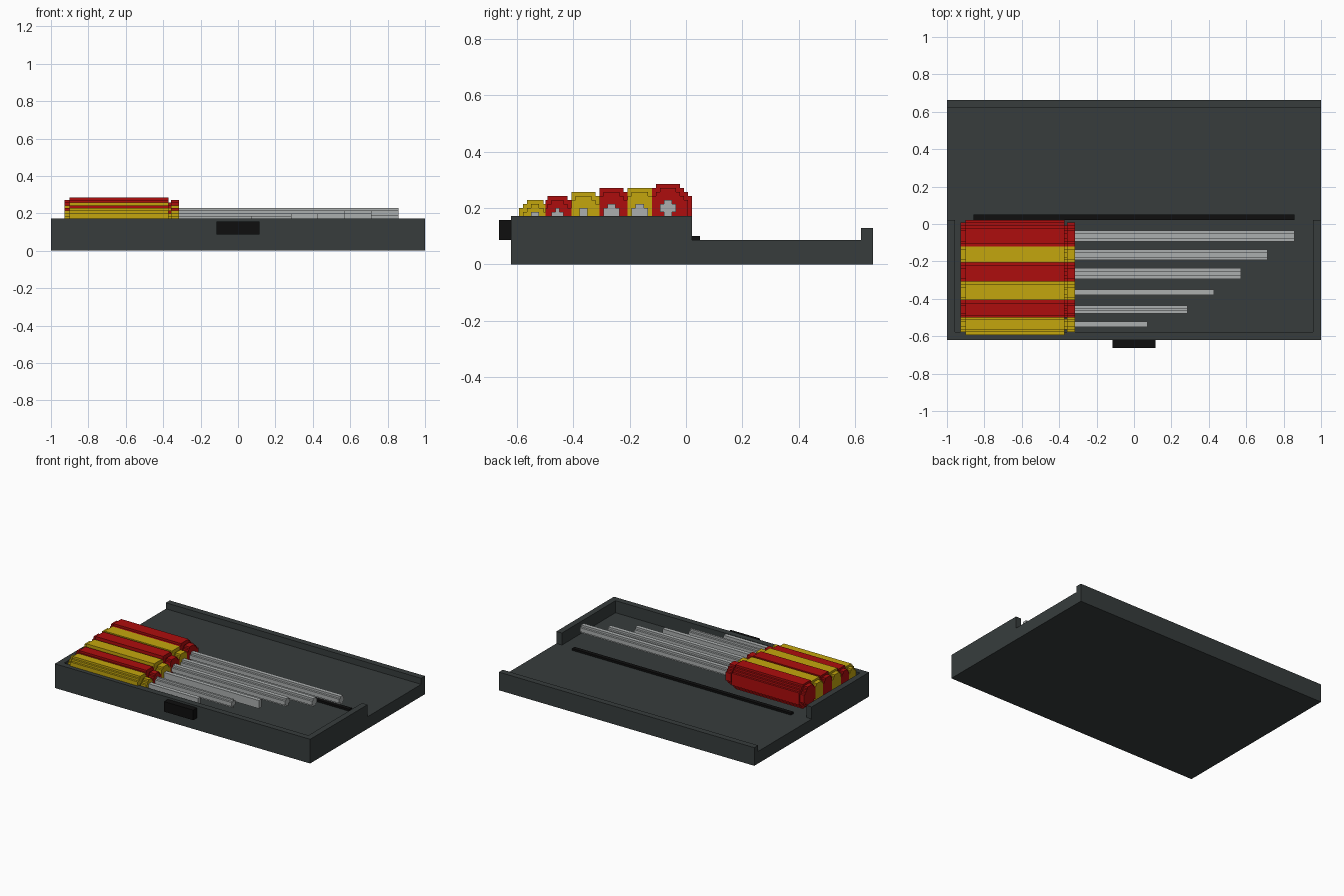
import bpy, bmesh
from mathutils import Vector

cube = bpy.data.objects.get("Cube")
if cube:
    bpy.data.objects.remove(cube)

U = 1 / 70                                  # one modelling step
ORIGIN = Vector((-1, -93 * U / 2, 0))       # left, front, bottom corner


def material(name, rgb):
    m = bpy.data.materials.new(name)
    m.use_nodes = True
    m.diffuse_color = (*rgb, 1)
    m.node_tree.nodes["Principled BSDF"].inputs["Base Color"].default_value = (*rgb, 1)
    return m


CASE = material("dark_grey_plastic", (0.038, 0.046, 0.046))
BLACK = material("black_plastic", (0.0045, 0.0045, 0.0045))
RED = material("red_grip", (0.42, 0.004, 0.004))
GOLD = material("yellow_grip", (0.55, 0.38, 0.004))
STEEL = material("steel", (0.41, 0.43, 0.43))


def prism(bm, profile, x0, x1):
    """Extrude a (y, z) profile along x."""
    pts = [p for i, p in enumerate(profile) if p != profile[i - 1]]
    face = bm.faces.new([bm.verts.new(ORIGIN + U * Vector((x0, y, z))) for y, z in pts])
    ext = bmesh.ops.extrude_face_region(bm, geom=[face])
    moved = [v for v in ext["geom"] if isinstance(v, bmesh.types.BMVert)]
    bmesh.ops.translate(bm, verts=moved, vec=(U * (x1 - x0), 0, 0))


def build(name, mat, parts):
    bm = bmesh.new()
    for profile, x0, x1 in parts:
        prism(bm, profile, x0, x1)
    bmesh.ops.recalc_face_normals(bm, faces=bm.faces)
    mesh = bpy.data.meshes.new(name)
    bm.to_mesh(mesh)
    bm.free()
    mesh.materials.append(mat)
    obj = bpy.data.objects.new(name, mesh)
    bpy.context.collection.objects.link(obj)
    return obj


def rect(y0, y1, z0, z1):
    return [(y0, z0), (y1, z0), (y1, z1), (y0, z1)]


def stepped(cy, cz, steps, lo=-999, hi=999):
    """Stepped symmetric outline from (half width, half height) pairs, widest first."""
    quad = []
    for i, (w, h) in enumerate(steps):
        if i:
            quad.append((w, steps[i - 1][1]))
        quad.append((w, h))
    left = [(-w, h) for w, h in reversed(quad)]
    top = quad + left
    full = top + [(-w, -h) for w, h in top]
    return [(min(max(cy + w, lo), hi), cz + h) for w, h in full]


# Case: tray and open lid
tray_side = rect(3, 48, 0, 12)
tray_middle = [(3, 0), (48, 0), (48, 6), (6, 6), (6, 12), (3, 12)]
build("tray", CASE, [(tray_side, 0, 3), (tray_middle, 3, 137), (tray_side, 137, 140)])
build("lid", CASE, [([(48, 0), (93, 0), (93, 9), (90, 9), (90, 6), (48, 6)], 0, 140)])
build("hinge", BLACK, [(rect(48, 50, 6, 7), 10, 130)])
build("clasp", BLACK, [(rect(0, 3, 6, 11), 62, 78)])

# Screwdrivers: y centre, z centre, flat half width, half height, step count,
# shaft half width, shaft tip, with the grips meeting at the seams
drivers = [
    (9, 11, 2, 5, 3, 1, 75),
    (14.5, 12, 2.5, 5, 4, 1.5, 90),
    (21, 12, 3, 6, 4, 1, 100),
    (28, 13, 3, 6, 4, 2, 110),
    (35, 13, 3, 6, 4, 2, 120),
    (42, 14, 3, 6, 4, 2, 130),
]
seams = [0, 11.5, 18, 25, 32, 38, 60]

for i, (cy, cz, flat, height, count, shaft, tip) in enumerate(drivers):
    lo, hi = seams[i], seams[i + 1]

    def ring(inset):
        steps = [(flat + k - inset, height - k - inset) for k in reversed(range(count))]
        return stepped(cy, cz, steps, lo, hi)

    # Grip with stepped butt, neck groove and collar
    build(f"grip_{i + 1}", RED if i % 2 else GOLD,
          [(ring(1), 5, 7), (ring(0), 7, 44), (ring(2), 44, 45), (ring(1), 45, 48)])

    # Cross-shaped shaft, or a flat one when narrow
    core = 1 if shaft != 1.5 else 0.5
    steps = [(shaft, 1), (core, 2)] if shaft > 1 else [(shaft, 2)]
    build(f"shaft_{i + 1}", STEEL, [(stepped(cy, cz, steps), 47, tip)])
